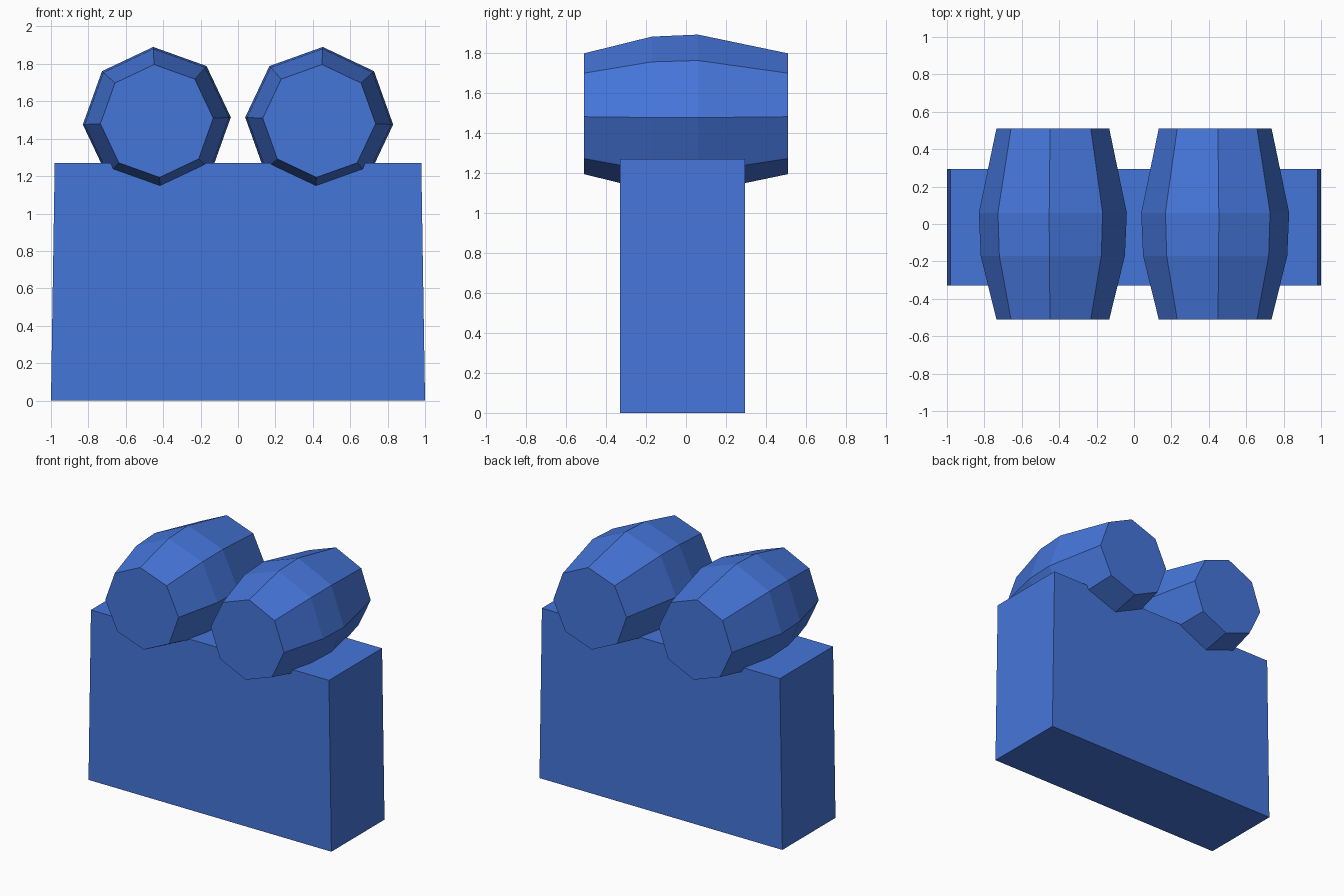
import bpy, bmesh, math

if "Cube" in bpy.data.objects:
    bpy.data.objects.remove(bpy.data.objects["Cube"])

blue = bpy.data.materials.new("blue")
blue.diffuse_color = (0.06, 0.18, 0.7, 1)
blue.use_nodes = True
blue.node_tree.nodes["Principled BSDF"].inputs["Base Color"].default_value = blue.diffuse_color


def loft(name, rings):
    """Closed flat-shaded solid through a list of equal-length vertex rings."""
    bm = bmesh.new()
    loops = [[bm.verts.new(p) for p in ring] for ring in rings]
    n = len(loops[0])
    for a, b in zip(loops, loops[1:]):
        for i in range(n):
            j = (i + 1) % n
            bm.faces.new((a[i], a[j], b[j], b[i]))
    bm.faces.new(loops[0])
    bm.faces.new(loops[-1])
    bmesh.ops.recalc_face_normals(bm, faces=bm.faces)
    mesh = bpy.data.meshes.new(name)
    bm.to_mesh(mesh)
    bm.free()
    mesh.materials.append(blue)
    obj = bpy.data.objects.new(name, mesh)
    bpy.context.collection.objects.link(obj)
    return obj


# Base block, slightly narrower at the top
def block_ring(half_width, z):
    return [(-half_width, -0.33, z), (half_width, -0.33, z),
            (half_width, 0.295, z), (-half_width, 0.295, z)]


loft("base_block", [block_ring(1.0, 0), block_ring(0.98, 1.27)])


# Eight-sided barrels lying front to back, bulging in the middle
def barrel_ring(side, y, radius):
    ring = []
    for i in range(8):
        a = math.radians(2.8 + 45 * i)
        ring.append((side * (0.434 - radius * math.cos(a)), y,
                     1.495 + radius * math.sin(a)))
    return ring


sections = [(-0.51, 0.302), (-0.17, 0.386), (0.06, 0.396), (0.51, 0.302)]
for name, side in (("barrel_left", -1), ("barrel_right", 1)):
    loft(name, [barrel_ring(side, y, r) for y, r in sections])
